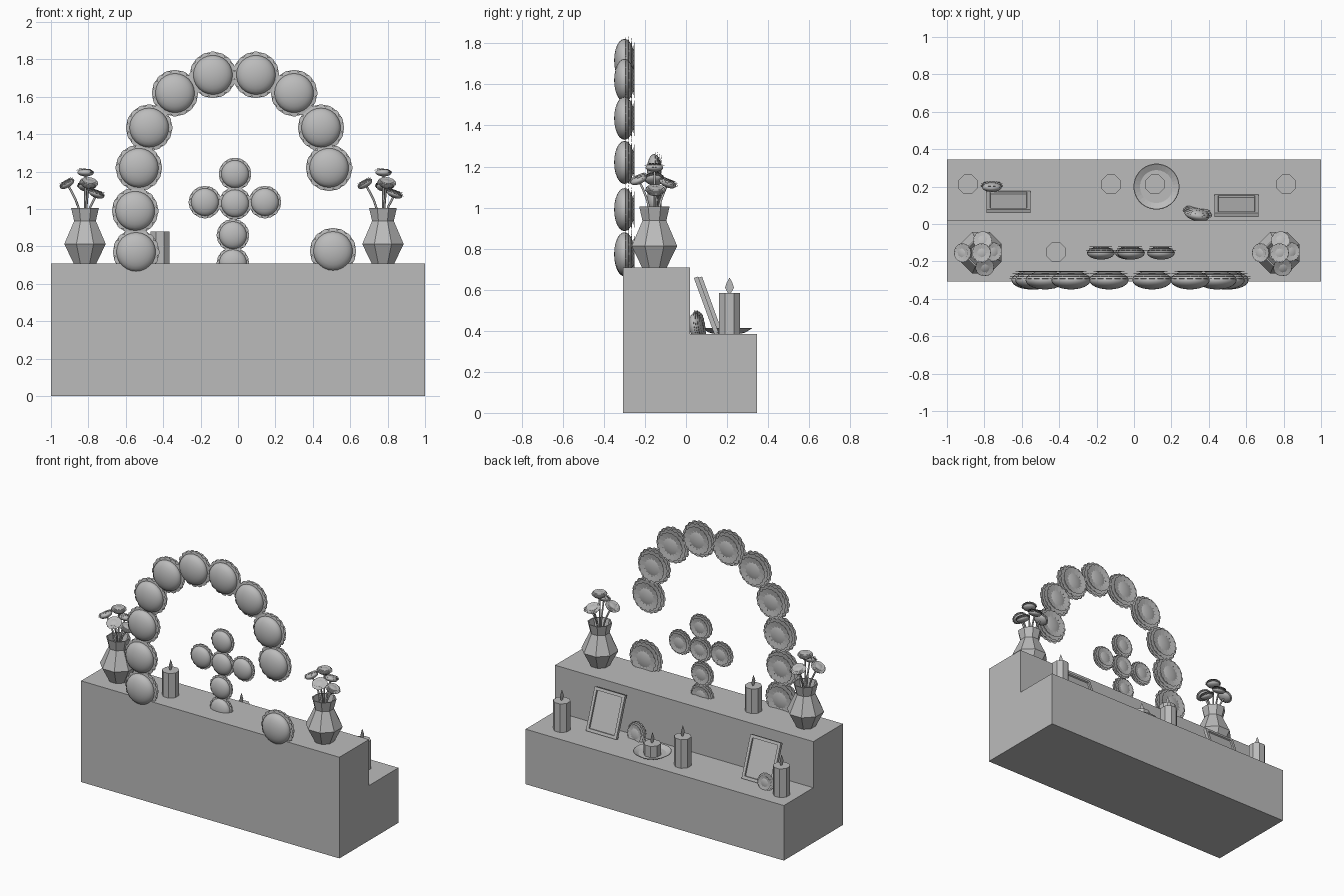
import bpy, bmesh, math
from mathutils import Vector, Matrix

cube = bpy.data.objects.get("Cube")
if cube:
    bpy.data.objects.remove(cube, do_unlink=True)

grey = bpy.data.materials.new("plain_grey")
grey.use_nodes = True
grey.diffuse_color = (0.5, 0.5, 0.5, 1)
grey.node_tree.nodes["Principled BSDF"].inputs["Base Color"].default_value = (0.5, 0.5, 0.5, 1)


def place(name, data, loc=(0, 0, 0)):
    ob = bpy.data.objects.new(name, data)
    ob.location = loc
    bpy.context.collection.objects.link(ob)
    return ob


def to_mesh(name, bm):
    me = bpy.data.meshes.new(name)
    bm.to_mesh(me)
    bm.free()
    me.materials.append(grey)
    return me


def lathe(name, profile, sides):
    """Closed turned shape from (radius, height) pairs, flats facing the axes."""
    bm = bmesh.new()
    rings = []
    for r, z in profile:
        angles = [(i + 0.5) * math.tau / sides for i in range(sides)]
        rings.append([bm.verts.new((r * math.cos(a), r * math.sin(a), z)) for a in angles])
    for low, high in zip(rings, rings[1:]):
        for i in range(sides):
            j = (i + 1) % sides
            bm.faces.new((low[i], low[j], high[j], high[i]))
    bm.faces.new(rings[0][::-1])
    bm.faces.new(rings[-1])
    return to_mesh(name, bm)


# Stepped base: side profile extruded along x
bm = bmesh.new()
outline = [(-0.307, 0), (0.346, 0), (0.346, 0.385), (0.02, 0.385), (0.02, 0.708), (-0.307, 0.708)]
side = bm.faces.new([bm.verts.new((-1, y, z)) for y, z in outline])
extruded = bmesh.ops.extrude_face_region(bm, geom=[side])["geom"]
bmesh.ops.translate(bm, vec=(2, 0, 0), verts=[v for v in extruded if isinstance(v, bmesh.types.BMVert)])
bmesh.ops.recalc_face_normals(bm, faces=bm.faces)
place("stepped_base", to_mesh("stepped_base", bm))


# Flower head: flattened smooth dome with staggered petal rings on its +z side
def flower_mesh():
    bm = bmesh.new()
    bmesh.ops.create_uvsphere(bm, u_segments=24, v_segments=12, radius=1,
                              matrix=Matrix.Diagonal((0.105, 0.105, 0.05, 1)))
    for f in bm.faces:
        f.smooth = True
    petal = [(0.0, 0.25), (0.55, 0.85), (0.85, 0.8), (1.0, 0.35)]
    rings = [(0.0, 0.124), (0.014, 0.122), (0.028, 0.114), (0.042, 0.098)]
    count = 16
    for k, (height, reach) in enumerate(rings):
        half = reach * math.pi / count * 1.1
        for i in range(count):
            turn = Matrix.Rotation((i + k / 2) * math.tau / count, 4, 'Z')
            edge = [(t, w) for t, w in petal] + [(t, -w) for t, w in reversed(petal)]
            pts = [Vector((reach * (0.5 + 0.5 * t), half * w, height + 0.008 * t)) for t, w in edge]
            bm.faces.new([bm.verts.new(turn @ p) for p in pts])
    return to_mesh("flower_head", bm)


flower = flower_mesh()


def add_flower(name, loc, scale, axis):
    ob = place(name, flower, loc)
    ob.rotation_mode = 'QUATERNION'
    ob.rotation_quaternion = Vector(axis).to_track_quat('Z', 'Y')
    ob.scale = (scale,) * 3


back = (0, 1, 0)
arch = [(-0.545, 0.77), (-0.55, 0.99), (-0.53, 1.22), (-0.475, 1.435), (-0.337, 1.62), (-0.134, 1.717),
        (0.096, 1.717), (0.30, 1.62), (0.444, 1.435), (0.487, 1.22), (0.508, 0.775)]
for x, z in arch:
    add_flower("arch_flower", (x, -0.3, z), 1, back)

cross = [(-0.016, 1.187), (-0.177, 1.037), (-0.016, 1.03), (0.144, 1.037), (-0.027, 0.86), (-0.027, 0.71)]
for x, z in cross:
    add_flower("cross_flower", (x, -0.155, z), 0.7, back)

add_flower("loose_flower_left", (0.337, 0.05, 0.42), 0.65, (0.2, 1, 0.15))
add_flower("loose_flower_right", (-0.76, 0.197, 0.43), 0.5, (0, 1, 0.1))

# Faceted vases with bouquets
vase = lathe("vase", [(0.065, 0), (0.12, 0.105), (0.063, 0.228), (0.08, 0.297), (0.072, 0.297), (0.055, 0.23)], 8)
# Head offset from the vase centre, with height above the vase foot
bouquet = [(-0.096, 0.0, 0.427), (0.003, 0.0, 0.487), (0.02, -0.076, 0.427), (0.062, 0.005, 0.372), (0.008, 0.065, 0.41)]
for x in (-0.818, 0.775):
    foot = Vector((x, -0.154, 0.708))
    place("vase", vase, foot)
    for head in bouquet:
        head = Vector(head)
        axis = Vector((head.x * 6, head.y * 6, 1)).normalized()
        add_flower("bouquet_flower", foot + head, 0.41, axis)
        # Bent stem
        cu = bpy.data.curves.new("stem", 'CURVE')
        cu.dimensions = '3D'
        cu.bevel_depth = 0.006
        cu.bevel_resolution = 1
        cu.resolution_u = 4
        sp = cu.splines.new('BEZIER')
        sp.bezier_points.add(1)
        start = Vector((head.x * 0.25, head.y * 0.25, 0.23))
        ends = [(start, Vector((0, 0, 0.08))), (head, axis * 0.06)]
        for bp, (co, pull) in zip(sp.bezier_points, ends):
            bp.co = co
            bp.handle_left = co - pull
            bp.handle_right = co + pull
        cu.materials.append(grey)
        place("stem", cu, foot)

# Candles with thin flames
bm = bmesh.new()
shape = [(-0.008, 0), (0.008, 0), (0.022, 0.025), (0.014, 0.048), (0, 0.075), (-0.014, 0.048), (-0.022, 0.025)]
bm.faces.new([bm.verts.new((0, y, z)) for y, z in shape])
flame = to_mesh("flame", bm)
candles = [(-0.888, 0.212, 0.385, 0.2), (-0.123, 0.212, 0.385, 0.2), (0.813, 0.212, 0.385, 0.2),
           (0.112, 0.212, 0.39, 0.085), (-0.417, -0.15, 0.708, 0.172)]
for x, y, z, height in candles:
    place("candle", lathe("candle", [(0.056, 0), (0.056, height)], 8), (x, y, z))
    place("flame", flame, (x, y, z + height))

# Plate under the short candle
place("plate", lathe("plate", [(0.07, 0), (0.09, 0.006), (0.123, 0.026), (0.12, 0.028), (0.088, 0.011)], 32),
      (0.12, 0.2, 0.386))


# Picture frames leaning back, with a recessed panel
def frame_mesh():
    bm = bmesh.new()
    bmesh.ops.create_cube(bm, size=1, matrix=Matrix.Translation((0, 0, 0.145)) @ Matrix.Diagonal((0.235, 0.022, 0.29, 1)))
    bm.normal_update()
    front = max(bm.faces, key=lambda f: f.normal.y)
    bmesh.ops.inset_region(bm, faces=[front], thickness=0.028)
    bmesh.ops.inset_region(bm, faces=[front], thickness=0.002, depth=-0.01)
    return to_mesh("picture_frame", bm)


frame = frame_mesh()
for x, y in ((-0.671, 0.167), (0.548, 0.148)):
    ob = place("picture_frame", frame, (x, y, 0.388))
    ob.rotation_euler.x = math.radians(20)
